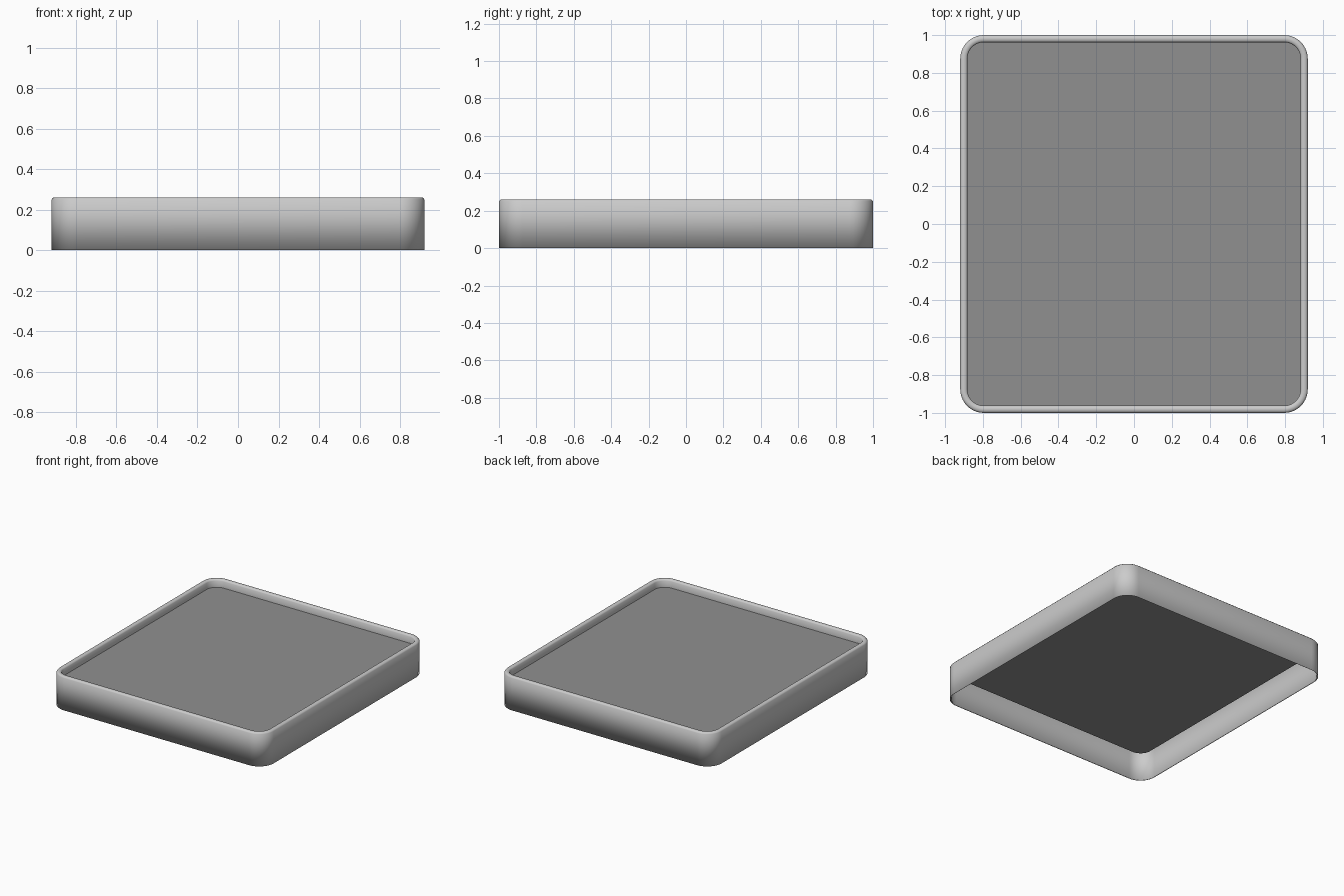
import bpy, bmesh
from math import sin, cos, pi

if "Cube" in bpy.data.objects:
    bpy.data.objects.remove(bpy.data.objects["Cube"])

HX, HY, R, SEG = 0.92, 1.0, 0.125, 10


def outline(inset, z):
    """Rounded rectangle, moved inwards by inset, at height z."""
    pts = []
    for i, (sx, sy) in enumerate(((1, 1), (-1, 1), (-1, -1), (1, -1))):
        for k in range(SEG + 1):
            a = (i + k / SEG) * pi / 2
            pts.append((sx * (HX - R) + (R - inset) * cos(a),
                        sy * (HY - R) + (R - inset) * sin(a), z))
    return pts


def build(name, profile, fill, smooth):
    bm = bmesh.new()
    rings = [[bm.verts.new(p) for p in outline(*s)] for s in profile]
    for a, b in zip(rings, rings[1:]):
        n = len(a)
        for i in range(n):
            j = (i + 1) % n
            bm.faces.new((a[i], a[j], b[j], b[i]))
    if fill:
        bm.faces.new(rings[-1])
    for f in bm.faces:
        f.smooth = smooth
    me = bpy.data.meshes.new(name)
    bm.to_mesh(me)
    bm.free()
    ob = bpy.data.objects.new(name, me)
    bpy.context.collection.objects.link(ob)
    return ob


# Thin outer wall with a hairline bottom lip, softly shaded over the rim
build("rim_wall", [(0.004, 0), (0, 0), (0, 0.25), (0.009, 0.26),
                   (0.03, 0.26), (0.038, 0.25), (0.038, 0.2)], False, True)

# Flat recessed panel, darker grey
panel = build("recessed_panel", [(0.038, 0.2)], True, False)
dark = bpy.data.materials.new("dark_grey")
dark.diffuse_color = (0.28, 0.28, 0.28, 1)
dark.use_nodes = True
dark.node_tree.nodes["Principled BSDF"].inputs["Base Color"].default_value = dark.diffuse_color
panel.data.materials.append(dark)
